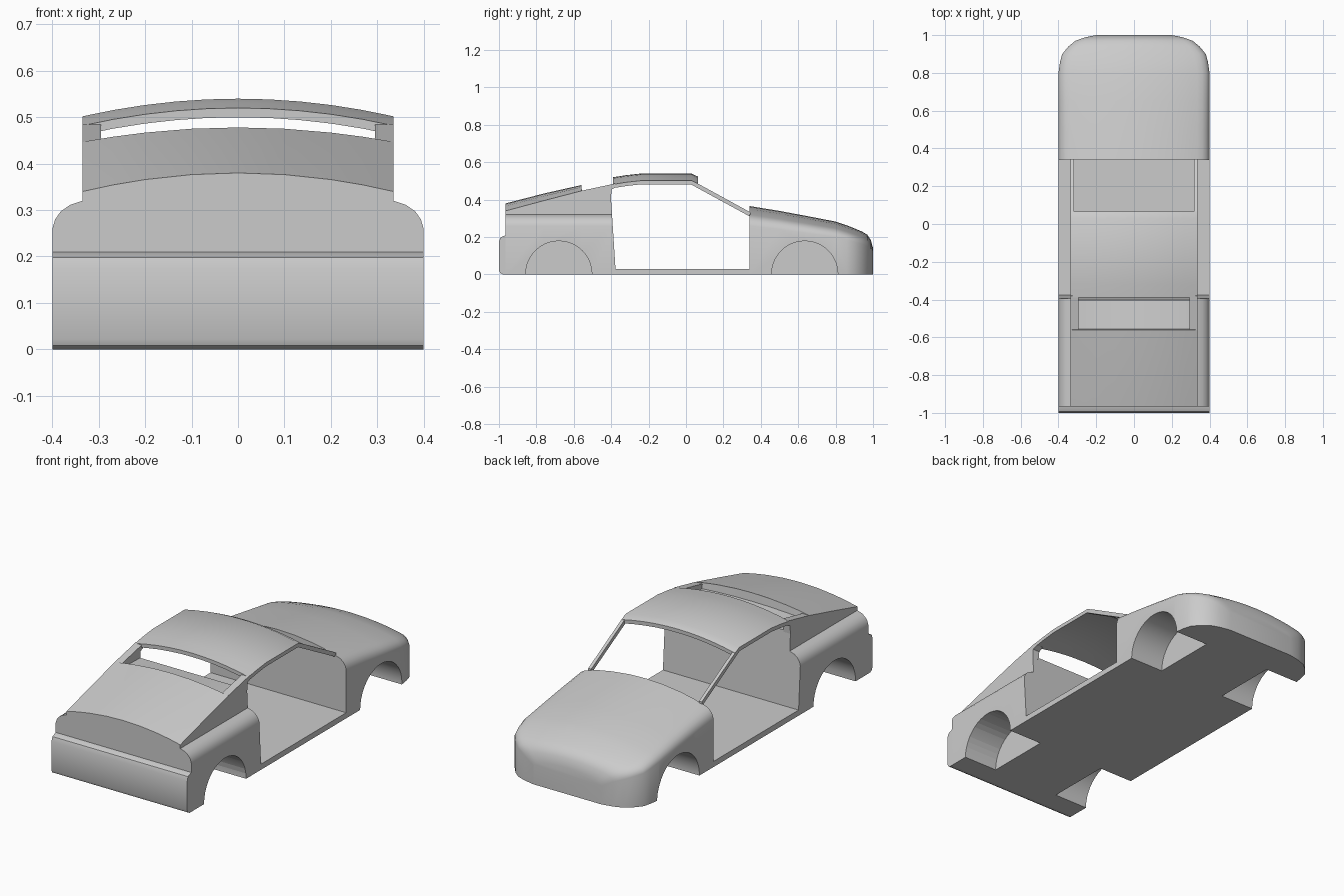
import bpy, bmesh, math

if "Cube" in bpy.data.objects:
    bpy.data.objects.remove(bpy.data.objects["Cube"])


def finish(name, bm, angle=35):
    bmesh.ops.recalc_face_normals(bm, faces=bm.faces)
    me = bpy.data.meshes.new(name)
    bm.to_mesh(me)
    bm.free()
    ob = bpy.data.objects.new(name, me)
    bpy.context.collection.objects.link(ob)
    bpy.ops.object.select_all(action='DESELECT')
    bpy.context.view_layer.objects.active = ob
    ob.select_set(True)
    bpy.ops.object.shade_smooth_by_angle(angle=math.radians(angle))
    return ob


def loft(name, rings, angle=35):
    bm = bmesh.new()
    vs = [[bm.verts.new(p) for p in r] for r in rings]
    n = len(vs[0])
    for a, b in zip(vs, vs[1:]):
        for i in range(n):
            j = (i + 1) % n
            bm.faces.new((a[i], a[j], b[j], b[i]))
    bm.faces.new(vs[0])
    bm.faces.new(vs[-1])
    return finish(name, bm, angle)


def prism(name, x0, x1, yz):
    return loft(name, [[(x, y, z) for y, z in yz] for x in (x0, x1)])


def mirrored(half):
    # half runs from the lower outside edge to the centreline
    return half + [(-x, z) for x, z in reversed(half[:-1])]


def cut_wells(ob, y):
    for s in (-1, 1):
        bpy.ops.mesh.primitive_cylinder_add(
            vertices=40, radius=0.177, depth=0.3, location=(s * 0.35, y, 0.002),
            rotation=(0, math.pi / 2, 0))
        cutter = bpy.context.object
        cutter.name = "wheel_well_cutter"
        cutter.hide_render = True
        m = ob.modifiers.new("wheel_well", 'BOOLEAN')
        m.operation, m.solver, m.object = 'DIFFERENCE', 'EXACT', cutter
        bpy.ops.object.select_all(action='DESELECT')
        bpy.context.view_layer.objects.active = ob
        ob.select_set(True)
        bpy.ops.object.modifier_apply(modifier=m.name)
        bpy.data.objects.remove(cutter)
    bpy.ops.object.shade_smooth_by_angle(angle=math.radians(35))


FENDER = [(0.4, 0), (0.4, 0.26), (0.394, 0.28), (0.382, 0.297), (0.362, 0.311), (0.335, 0.32)]

# Hood and front fenders, narrowing to a rounded nose
hood_half = FENDER + [(0.27, 0.337), (0.2, 0.35), (0.1, 0.362), (0, 0.366)]
nose = [(0.34, 0.4, 0.366), (0.5, 0.4, 0.34), (0.65, 0.4, 0.312), (0.8, 0.4, 0.283),
        (0.86, 0.391, 0.263), (0.9, 0.38, 0.247), (0.94, 0.347, 0.23),
        (0.97, 0.31, 0.212), (0.988, 0.26, 0.185), (1.0, 0.2, 0.14)]
rings = [[(x * w / 0.4, y, z * h / 0.366) for x, z in mirrored(hood_half)] for y, w, h in nose]
front = loft("front_body", rings, 40)
cut_wells(front, 0.635)

# Rear fenders, raised deck and the low shelf below the rear window
rings = []
for y, e, crown in [(-0.965, 0.34, 0.04), (-0.76, 0.395, 0.038), (-0.56, 0.447, 0.031),
                    (-0.555, 0.42, 0.015), (-0.375, 0.42, 0.0)]:
    half = FENDER + [(0.335, e)] + [(x, e + crown * (1 - (x / 0.335) ** 2)) for x in (0.27, 0.2, 0.1, 0)]
    lean = -0.03 if y > -0.4 else 0
    rings.append([(x, y + lean * z / 0.47, z) for x, z in mirrored(half)])
rear = loft("rear_body", rings)
cut_wells(rear, -0.68)

# Rear bumper
prism("rear_bumper", -0.4, 0.4, [(-0.96, 0), (-0.98, 0), (-0.994, 0.008), (-1, 0.022),
                                (-1, 0.175), (-0.992, 0.198), (-0.965, 0.21), (-0.96, 0.21)])

# Cabin floor with door sills
prism("cabin_floor", -0.4, 0.4, [(-0.376, 0), (0.341, 0), (0.341, 0.03), (-0.378, 0.03)])

# Crowned roof panel
XS = [0.335 * i / 5 for i in range(-5, 6)]
rings = []
for y, e in [(-0.39, 0.482), (-0.32, 0.493), (-0.24, 0.502), (0.03, 0.502), (0.065, 0.485)]:
    top = [(x, y, e + 0.038 * (1 - (x / 0.335) ** 2)) for x in XS]
    low = [(x, y, z - 0.02) for x, y, z in reversed(top)]
    rings.append(top + low)
loft("roof", rings)

# Windscreen pillars and rear window pillars
for side, s in (("left", -1), ("right", 1)):
    prism(side + "_windscreen_pillar", s * 0.318, s * 0.335,
          [(0.02, 0.502), (0.06, 0.488), (0.345, 0.332), (0.345, 0.308), (0.03, 0.48)])
    prism(side + "_rear_pillar", s * 0.295, s * 0.335,
          [(-0.562, 0.41), (-0.562, 0.447), (-0.38, 0.486), (-0.37, 0.468), (-0.398, 0.455), (-0.401, 0.41)])
